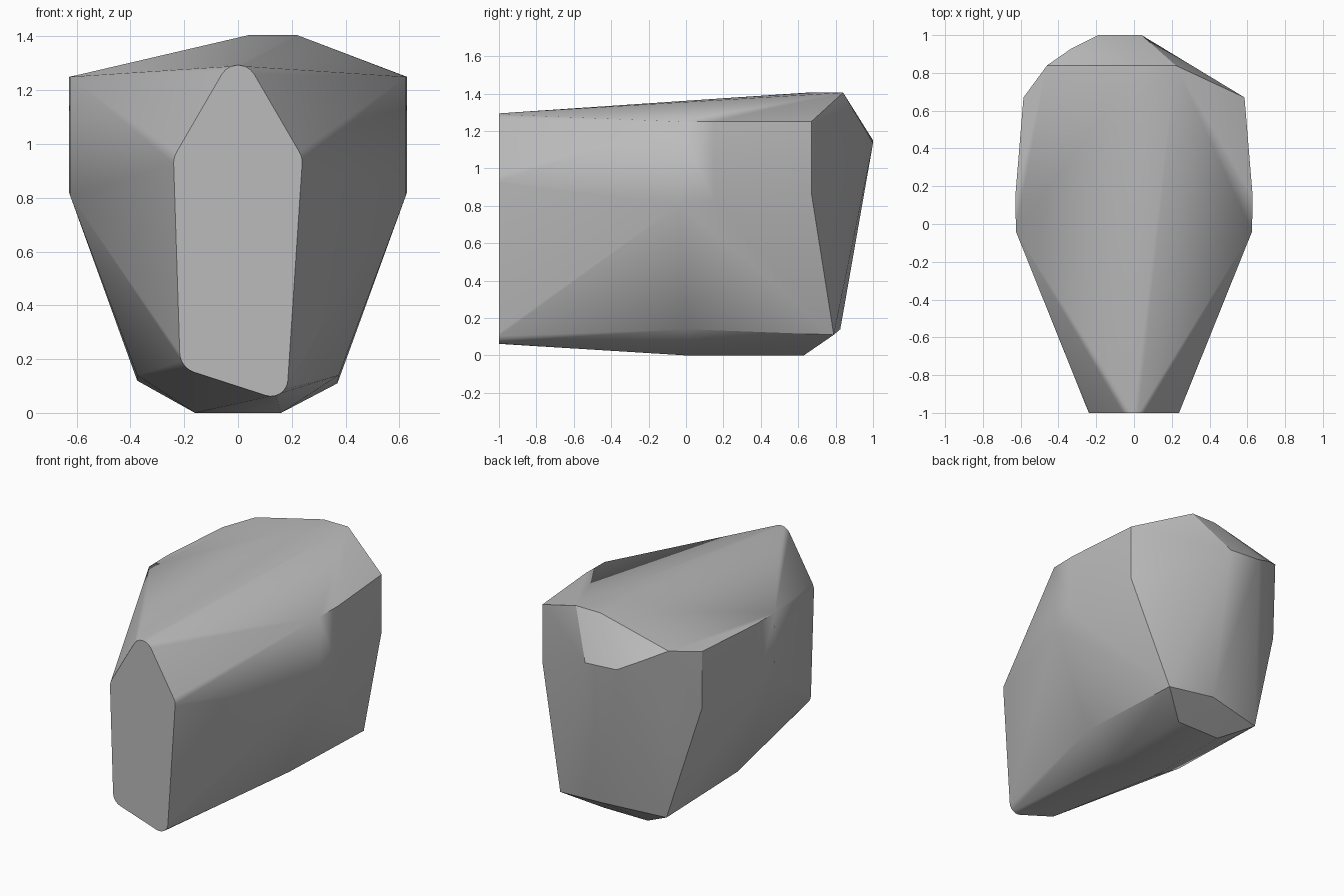
import bpy
import bmesh
import math
from mathutils import Vector

default_cube = bpy.data.objects.get("Cube")
if default_cube:
    bpy.data.objects.remove(default_cube, do_unlink=True)


def make_material(name, colour):
    material = bpy.data.materials.new(name)
    material.use_nodes = True
    material.diffuse_color = colour
    material.node_tree.nodes["Principled BSDF"].inputs["Base Color"].default_value = colour
    return material


def mirrored(points):
    """Return the points together with their copies across x = 0."""
    return [(side * x, y, z) for x, y, z in points for side in (1, -1)]


def round_corner(before, corner, after, reach, steps=6):
    """Replace one corner with a soft curve reaching along both edges."""
    start = corner + (before - corner).normalized() * reach
    end = corner + (after - corner).normalized() * reach
    curve = []
    for step in range(steps + 1):
        t = step / steps
        # Weighted curve that follows a circular arc
        opening = (before - corner).angle(after - corner)
        weight = math.sin(opening / 2)
        a, b, c = (1 - t) ** 2, 2 * t * (1 - t) * weight, t * t
        curve.append((start * a + corner * b + end * c) / (a + b + c))
    return curve


# Flat cut end with softened corners: x, z and corner reach
cut_corners = [
    (0, 1.363, 0.12),
    (0.24, 0.95, 0.025),
    (0.18, 0.04, 0.08),
    (-0.215, 0.168, 0.055),
    (-0.24, 0.95, 0.025),
]
outline = [Vector((x, -1, z)) for x, z, reach in cut_corners]
points = []
for i, corner in enumerate(outline):
    following = outline[(i + 1) % len(outline)]
    points += round_corner(outline[i - 1], corner, following, cut_corners[i][2])

# Widest part of the body and the flat base
points += mirrored([
    (0.625, -0.04, 1.25),
    (0.625, -0.03, 0.81),
    (0.628, 0.15, 1.25),
    (0.628, 0.15, 0.82),
    (0.585, 0.67, 1.25),
    (0.585, 0.67, 0.87),
    (0.375, 0, 0.14),
    (0.16, 0, 0),
    (0.16, 0.63, 0),
])

# Sloping crown and uneven chipped back
points += [
    (0.04, 0.65, 1.405),
    (0.04, 0.84, 1.405),
    (0.22, 0.84, 1.405),
    (-0.46, 0.84, 1.285),
    (-0.33, 0.93, 1.22),
    (-0.19, 1, 1.15),
    (0.04, 1, 1.135),
    (0.37, 0.79, 0.11),
    (0.04, 0.825, 0.14),
    (-0.375, 0.74, 0.12),
]

# Wrap the corners in one faceted solid
bm = bmesh.new()
for point in points:
    bm.verts.new(point)
hull = bmesh.ops.convex_hull(bm, input=bm.verts)
unused = {v for v in hull["geom_interior"] + hull["geom_unused"]
          if isinstance(v, bmesh.types.BMVert)}
bmesh.ops.delete(bm, geom=list(unused), context='VERTS')
bmesh.ops.dissolve_limit(bm, angle_limit=math.radians(1),
                         verts=bm.verts, edges=bm.edges)
bmesh.ops.recalc_face_normals(bm, faces=bm.faces)

mesh = bpy.data.meshes.new("boulder")
bm.to_mesh(mesh)
bm.free()
mesh.materials.append(make_material("stone_grey", (0.5, 0.5, 0.5, 1)))
boulder = bpy.data.objects.new("boulder", mesh)
bpy.context.collection.objects.link(boulder)

# Soft shading across shallow creases, crisp edges elsewhere
bpy.ops.object.select_all(action='DESELECT')
boulder.select_set(True)
bpy.context.view_layer.objects.active = boulder
bpy.ops.object.shade_smooth_by_angle(angle=math.radians(30))
